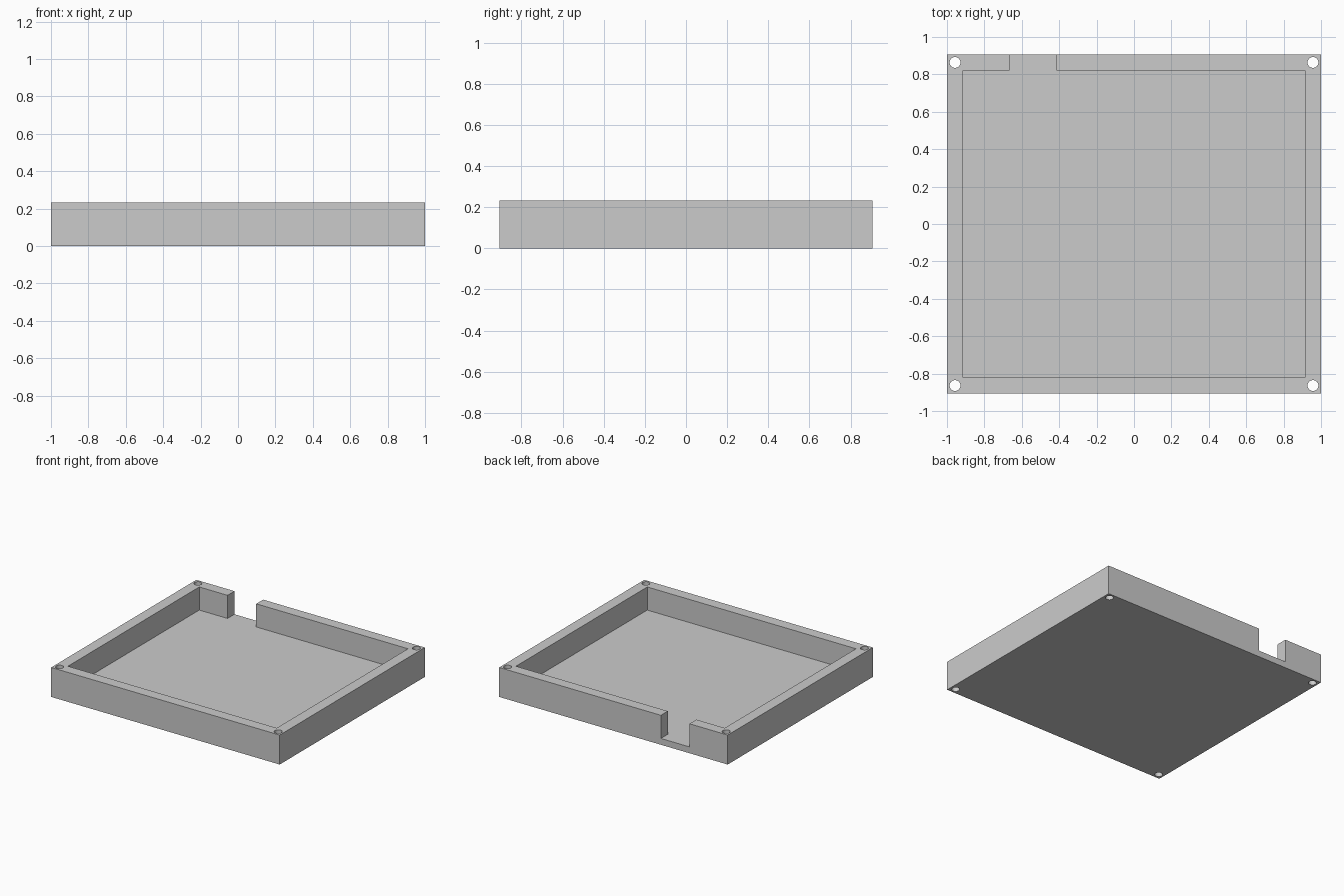
import bpy

old = bpy.data.objects.get("Cube")
if old:
    bpy.data.objects.remove(old, do_unlink=True)

HALF_X, HALF_Y, HEIGHT = 1.0, 0.907, 0.233
WALL, FLOOR, HOLE_RADIUS = 0.0865, 0.05, 0.029

grey = bpy.data.materials.new("plain grey")
grey.use_nodes = True
colour = (0.6, 0.6, 0.6, 1)
grey.diffuse_color = colour
grey.node_tree.nodes["Principled BSDF"].inputs["Base Color"].default_value = colour


def box(name, low, high):
    bpy.ops.mesh.primitive_cube_add(size=1, location=[(a + b) / 2 for a, b in zip(low, high)])
    obj = bpy.context.object
    obj.name = name
    obj.scale = [b - a for a, b in zip(low, high)]
    bpy.ops.object.transform_apply(location=True, rotation=False, scale=True)
    obj.data.materials.append(grey)
    return obj


def cut(target, cutter):
    mod = target.modifiers.new("cut " + cutter.name, "BOOLEAN")
    mod.operation = "DIFFERENCE"
    mod.solver = "EXACT"
    mod.object = cutter
    bpy.context.view_layer.objects.active = target
    bpy.ops.object.modifier_apply(modifier=mod.name)
    bpy.data.objects.remove(cutter, do_unlink=True)


# Solid block of the open tray
tray = box("tray", (-HALF_X, -HALF_Y, 0), (HALF_X, HALF_Y, HEIGHT))

# Hollow interior
inner_x, inner_y = HALF_X - WALL, HALF_Y - WALL
cut(tray, box("interior", (-inner_x, -inner_y, FLOOR), (inner_x, inner_y, HEIGHT + 0.1)))

# Slot through the back wall, level with the floor
cut(tray, box("slot", (-0.666, inner_y - 0.05, FLOOR), (-0.415, HALF_Y + 0.1, HEIGHT + 0.1)))

# Screw holes through the four corners
for sx in (-1, 1):
    for sy in (-1, 1):
        bpy.ops.mesh.primitive_cylinder_add(
            vertices=32, radius=HOLE_RADIUS, depth=1,
            location=(sx * (HALF_X - WALL / 2), sy * (HALF_Y - WALL / 2), HEIGHT / 2))
        hole = bpy.context.object
        hole.name = "screw hole"
        hole.data.materials.append(grey)
        cut(tray, hole)

# Smooth hole walls with crisp edges
bpy.ops.object.select_all(action="DESELECT")
tray.select_set(True)
bpy.context.view_layer.objects.active = tray
bpy.ops.object.shade_smooth_by_angle()
